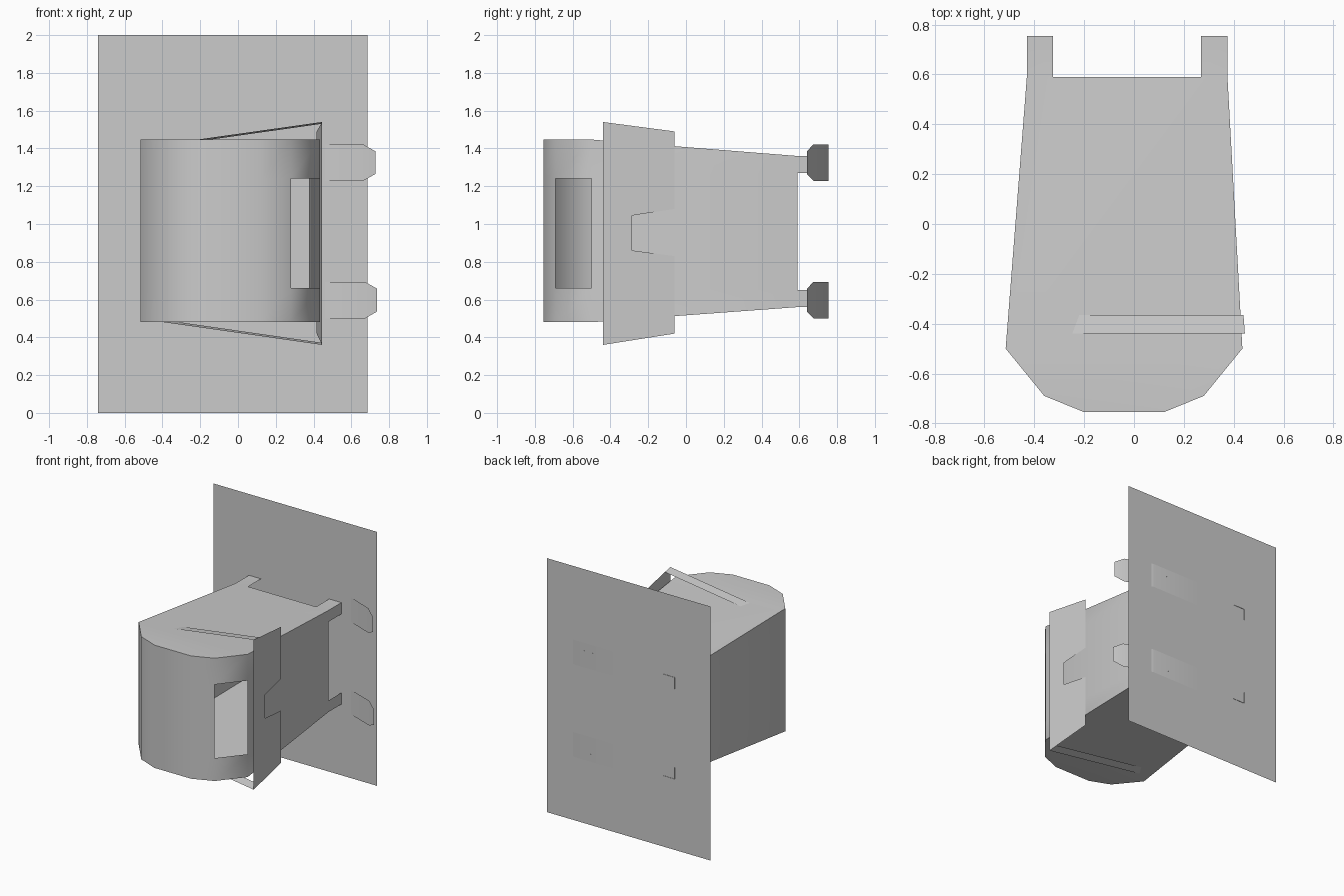
import bpy, bmesh, math

if "Cube" in bpy.data.objects:
    bpy.data.objects.remove(bpy.data.objects["Cube"])


def make(name, faces, smooth=None):
    """Thin sheet object from a list of polygons (lists of points)."""
    bm = bmesh.new()
    for f in faces:
        bm.faces.new([bm.verts.new(p) for p in f])
    bmesh.ops.remove_doubles(bm, verts=bm.verts, dist=0.0005)
    bmesh.ops.recalc_face_normals(bm, faces=bm.faces)
    me = bpy.data.meshes.new(name)
    bm.to_mesh(me)
    bm.free()
    ob = bpy.data.objects.new(name, me)
    bpy.context.collection.objects.link(ob)
    if smooth:
        bpy.ops.object.select_all(action='DESELECT')
        ob.select_set(True)
        bpy.context.view_layer.objects.active = ob
        bpy.ops.object.shade_smooth_by_angle(angle=math.radians(smooth))
    return ob


# Back panel: a single flat sheet
PY = 0.751
make("back_panel", [[(-0.74, PY, 0), (0.685, PY, 0), (0.685, PY, 2), (-0.74, PY, 2)]])

# Folded body: plan outline from left rear, round the front, to right rear
plan = [(-0.43, 0.755), (-0.43, 0.59), (-0.515, -0.5), (-0.36, -0.69), (-0.2, -0.755),
        (0.12, -0.755), (0.28, -0.69), (0.435, -0.5), (0.375, 0.59), (0.375, 0.755)]


def rows(y):
    """Heights of the wall rows: bottom, slot bottom, slot top, top."""
    if y > 0.5:
        return [0.56, 0.65, 1.27, 1.36]
    return [0.48, 0.66, 1.24, 1.447]


faces = []
for i in range(len(plan) - 1):
    a, b = plan[i], plan[i + 1]
    for r in range(3):
        # middle row is open at the window facet and between the rear tabs
        if r == 1 and i in (0, 6, 8):
            continue
        za, zb = rows(a[1]), rows(b[1])
        faces.append([(*a, za[r]), (*b, zb[r]), (*b, zb[r + 1]), (*a, za[r + 1])])

# Top and bottom sheets with their rear tabs
inner_l, inner_r = (-0.325, 0.59), (0.268, 0.59)
sheets = [plan[2:8],
          [plan[1], plan[2], plan[7], plan[8], inner_r, inner_l],
          [plan[0], plan[1], inner_l, (-0.325, 0.755)],
          [plan[9], plan[8], inner_r, (0.268, 0.755)]]
for s in sheets:
    for k in (0, 3):
        faces.append([(x, y, rows(y)[k]) for x, y in s])
make("body", faces, smooth=50)

# Side flap: notched plate with an arm into the top and one into the bottom
side = [(-0.44, 0.36), (-0.06, 0.42), (-0.06, 0.83), (-0.285, 0.86),
        (-0.285, 1.045), (-0.06, 1.08), (-0.06, 1.49), (-0.44, 1.54)]


def flap_x(y):
    return 0.445 - 0.075 * (y + 0.44)


flap = [[(flap_x(y), y, z) for y, z in side]]
for z0, z1, end_x, end_dz in ((1.54, 1.53, -0.32, -0.108), (0.36, 0.372, -0.42, 0.124)):
    ya, yb = -0.44, -0.365
    flap.append([(flap_x(ya), ya, z0), (flap_x(yb), yb, z1),
                 (end_x, yb, z1 + end_dz), (end_x, ya, z0 + end_dz)])
make("side_flap", flap)

# Straps: run behind the panel, then pass through it to a chamfered tab
for name, zc, tip in (("upper_strap", 1.325, 0.727), ("lower_strap", 0.597, 0.737)):
    h = 0.097
    path = [(-0.57, PY), (0.0, PY + 0.003), (0.44, PY + 0.004), (0.47, PY - 0.002)]
    path.append((tip - 0.065, 0.675))
    strap = []
    for a, b in zip(path, path[1:]):
        strap.append([(*a, zc - h), (*b, zc - h), (*b, zc + h), (*a, zc + h)])
    end = path[-1]
    strap.append([(*end, zc - h), (tip, 0.64, zc - 0.06),
                  (tip, 0.64, zc + 0.06), (*end, zc + h)])
    make(name, strap, smooth=20)
